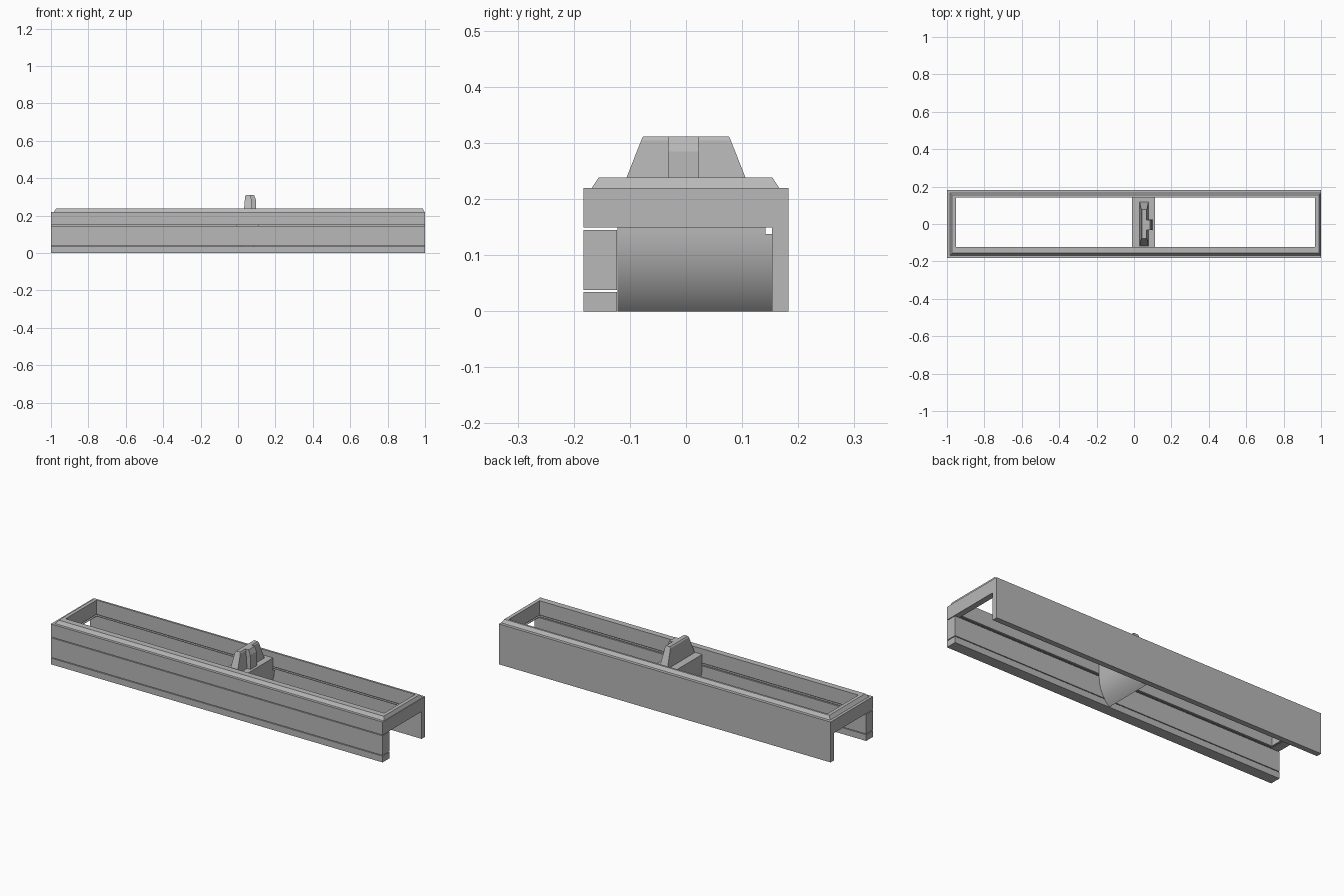
import bpy, bmesh, math

if "Cube" in bpy.data.objects:
    bpy.data.objects.remove(bpy.data.objects["Cube"])

GREY = (0.48, 0.48, 0.48, 1)
mat = bpy.data.materials.new("plain_grey")
mat.use_nodes = True
mat.diffuse_color = GREY
mat.node_tree.nodes["Principled BSDF"].inputs["Base Color"].default_value = GREY


def finish(name, bm):
    bmesh.ops.recalc_face_normals(bm, faces=bm.faces)
    mesh = bpy.data.meshes.new(name)
    bm.to_mesh(mesh)
    bm.free()
    mesh.materials.append(mat)
    obj = bpy.data.objects.new(name, mesh)
    bpy.context.collection.objects.link(obj)
    return obj


def rect(x0, x1, y0, y1, z):
    return [(x0, y0, z), (x1, y0, z), (x1, y1, z), (x0, y1, z)]


def loft(name, rings, closed=False):
    """Bridge rings of points; closed joins the last ring to the first, else caps both."""
    bm = bmesh.new()
    loops = [[bm.verts.new(p) for p in ring] for ring in rings]
    pairs = list(zip(loops, loops[1:]))
    if closed:
        pairs.append((loops[-1], loops[0]))
    else:
        bm.faces.new(loops[0])
        bm.faces.new(loops[-1])
    for a, b in pairs:
        n = len(a)
        for i in range(n):
            j = (i + 1) % n
            bm.faces.new((a[i], a[j], b[j], b[i]))
    return finish(name, bm)


def box(name, x0, x1, y0, y1, z0, z1):
    return loft(name, [rect(x0, x1, y0, y1, z) for z in (z0, z1)])


# Top frame with a bevelled lip and a slot around the inside of the opening
outer = (-1, 1, -0.183, 0.183)
inner = (-0.953, 0.968, -0.123, 0.143)
slot = (-0.965, 0.98, -0.135, 0.155)
loft("top_frame", [
    rect(*outer, 0.149), rect(*outer, 0.22),
    rect(-0.985, 0.997, -0.168, 0.166, 0.22),
    rect(-0.972, 0.988, -0.156, 0.154, 0.238),
    rect(*inner, 0.238), rect(*inner, 0.16),
    rect(*slot, 0.16), rect(*slot, 0.152),
    rect(*inner, 0.152), rect(*inner, 0.149)], closed=True)

# Side walls: the front one is split by narrow gaps
box("rear_wall", -1, 1, 0.153, 0.183, 0, 0.149)
box("front_middle_strip", -1, 1, -0.183, -0.123, 0.038, 0.145)
box("front_bottom_strip", -1, 1, -0.183, -0.123, 0, 0.034)

# Slider block with a keel that curves in to a pointed bottom
CX, HALF, TOP = 0.05, 0.062, 0.138
angle = 2 * math.atan(HALF / TOP)
radius = TOP / math.sin(angle)
side = []
for i in range(17):
    t = angle * i / 16
    side.append((HALF - radius * (1 - math.cos(t)), TOP - radius * math.sin(t)))
profile = [(CX + x, z) for x, z in side]
profile += [(CX - x, z) for x, z in reversed(side[:-1])]
keel = loft("slider_keel", [[(x, y, z) for x, z in profile] for y in (-0.122, 0.153)])
box("slider_block", CX - HALF, CX + HALF, -0.122, 0.142, TOP, 0.208)

# Grip on the slider: a tapered plate with a central rib
loft("grip_plate", [
    rect(0.03, 0.077, -0.118, 0.118, 0.208),
    rect(0.038, 0.07, -0.08, 0.08, 0.304),
    rect(0.043, 0.066, -0.077, 0.077, 0.311)])
loft("grip_rib", [
    rect(0.06, 0.098, -0.032, 0.023, 0.208),
    rect(0.06, 0.096, -0.032, 0.023, 0.285),
    rect(0.06, 0.085, -0.031, 0.022, 0.311)])

# Smooth the keel curve only
bpy.ops.object.select_all(action="DESELECT")
keel.select_set(True)
bpy.context.view_layer.objects.active = keel
bpy.ops.object.shade_smooth_by_angle(angle=math.radians(30))
